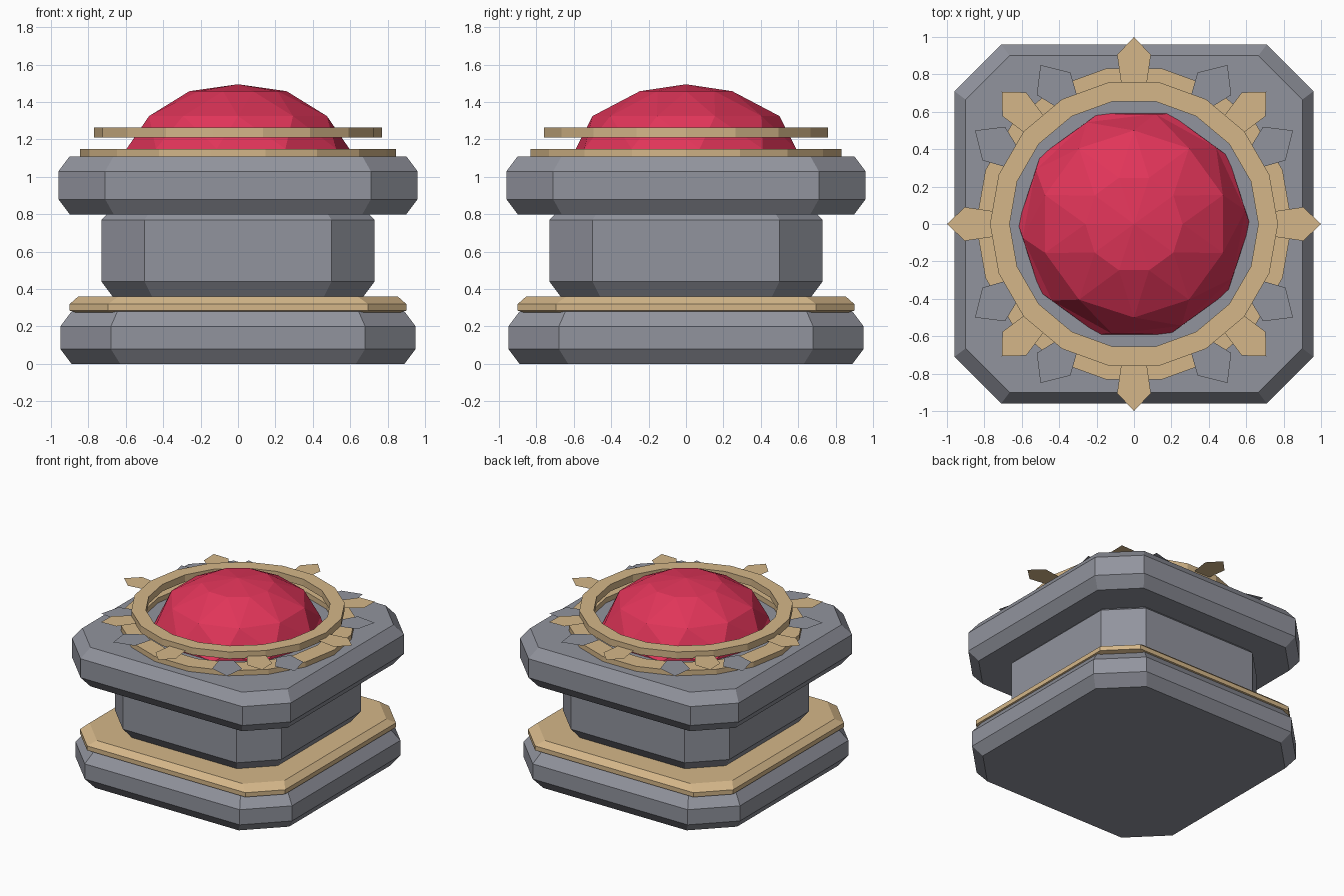
import bpy, math

if "Cube" in bpy.data.objects:
    bpy.data.objects.remove(bpy.data.objects["Cube"])


def material(name, rgb):
    m = bpy.data.materials.new(name)
    m.diffuse_color = (*rgb, 1)
    m.use_nodes = True
    m.node_tree.nodes["Principled BSDF"].inputs["Base Color"].default_value = m.diffuse_color
    return m


STONE = material("grey_stone", (0.285, 0.295, 0.34))
GOLD = material("pale_gold", (0.66, 0.47, 0.25))
RED = material("ruby_red", (0.75, 0.035, 0.10))


def make(name, verts, faces, mat):
    me = bpy.data.meshes.new(name)
    me.from_pydata(verts, [], faces)
    me.materials.append(mat)
    me.update()
    ob = bpy.data.objects.new(name, me)
    bpy.context.collection.objects.link(ob)
    return ob


def block(name, levels, mat):
    """Stacked square sections with cut corners: (half width, corner start, z)."""
    verts, faces = [], []
    for h, c, z in levels:
        verts += [(x, y, z) for x, y in ((h, -c), (h, c), (c, h), (-c, h),
                                         (-h, c), (-h, -c), (-c, -h), (c, -h))]
    for k in range(len(levels) - 1):
        for i in range(8):
            j = (i + 1) % 8
            faces.append((k * 8 + i, k * 8 + j, k * 8 + 8 + j, k * 8 + 8 + i))
    faces.append(tuple(range(7, -1, -1)))
    top = 8 * (len(levels) - 1)
    faces.append(tuple(range(top, top + 8)))
    return make(name, verts, faces, mat)


def ring(name, r_in, r_out, z0, z1, mat, n=18):
    section = ((r_out, z0), (r_out, z1), (r_in, z1), (r_in, z0))
    verts, faces = [], []
    for i in range(n):
        a = math.tau * i / n
        verts += [(r * math.cos(a), r * math.sin(a), z) for r, z in section]
        for k in range(4):
            l, j = (k + 1) % 4, (i + 1) % n
            faces.append((i * 4 + k, j * 4 + k, j * 4 + l, i * 4 + l))
    return make(name, verts, faces, mat)


# Pedestal blocks, bottom to top
block("base", [(0.89, 0.63, 0), (0.95, 0.68, 0.08), (0.95, 0.68, 0.20),
               (0.89, 0.645, 0.28)], STONE)
block("base_trim", [(0.85, 0.66, 0.27), (0.90, 0.695, 0.285),
                    (0.90, 0.695, 0.32), (0.855, 0.64, 0.36)], GOLD)
block("column", [(0.67, 0.46, 0.36), (0.73, 0.50, 0.44), (0.73, 0.50, 0.77),
                 (0.70, 0.48, 0.80)], STONE)
block("top_slab", [(0.90, 0.665, 0.80), (0.96, 0.71, 0.88),
                   (0.96, 0.71, 1.03), (0.90, 0.665, 1.11)], STONE)

# Gold rings around the gem
ring("lower_ring", 0.70, 0.845, 1.11, 1.15, GOLD)
ring("upper_ring", 0.665, 0.77, 1.21, 1.265, GOLD)

# Eight gold leaves pointing outward
leaf = [(0.70, -0.06), (0.765, -0.07), (0.905, -0.09), (1.0, 0),
        (0.905, 0.09), (0.765, 0.07), (0.70, 0.06)]
verts, faces = [], []
for i in range(8):
    a = math.tau * i / 8
    c, s = math.cos(a), math.sin(a)
    faces.append(tuple(range(len(verts), len(verts) + len(leaf))))
    verts += [(x * c - y * s, x * s + y * c, 1.225) for x, y in leaf]
make("gold_leaves", verts, faces, GOLD)

# Grey leaves flanking each diagonal, mirrored eight ways
side_leaf = [(0.50, 0.85), (0.34, 0.81), (0.30, 0.67), (0.39, 0.61),
             (0.52, 0.69)]
verts, faces = [], []
for sx in (1, -1):
    for sy in (1, -1):
        for swap in (False, True):
            pts = [(sx * (y if swap else x), sy * (x if swap else y), 1.175)
                   for x, y in side_leaf]
            if (sx * sy < 0) != swap:
                pts.reverse()
            pts.reverse()
            faces.append(tuple(range(len(verts), len(verts) + len(pts))))
            verts += pts
make("grey_leaves", verts, faces, STONE)

# Faceted gem dome with twisted rows
N = 10
rows = [(0.62, 1.10, 0), (0.60, 1.15, 7), (0.50, 1.325, 18), (0.26, 1.458, 0)]
verts, faces = [], []
for r, z, turn in rows:
    for i in range(N):
        a = math.tau * i / N + math.radians(turn)
        verts.append((r * math.cos(a), r * math.sin(a), z))
for k in range(len(rows) - 1):
    for i in range(N):
        j = (i + 1) % N
        a, b, c, d = k * N + i, k * N + j, k * N + N + j, k * N + N + i
        if k < 2:
            faces += [(a, b, d), (b, c, d)]
        else:
            faces += [(a, b, c), (a, c, d)]
verts.append((0, 0, 1.495))
last = (len(rows) - 1) * N
faces += [(last + i, last + (i + 1) % N, len(verts) - 1) for i in range(N)]
faces.append(tuple(range(N - 1, -1, -1)))
make("gem", verts, faces, RED)
